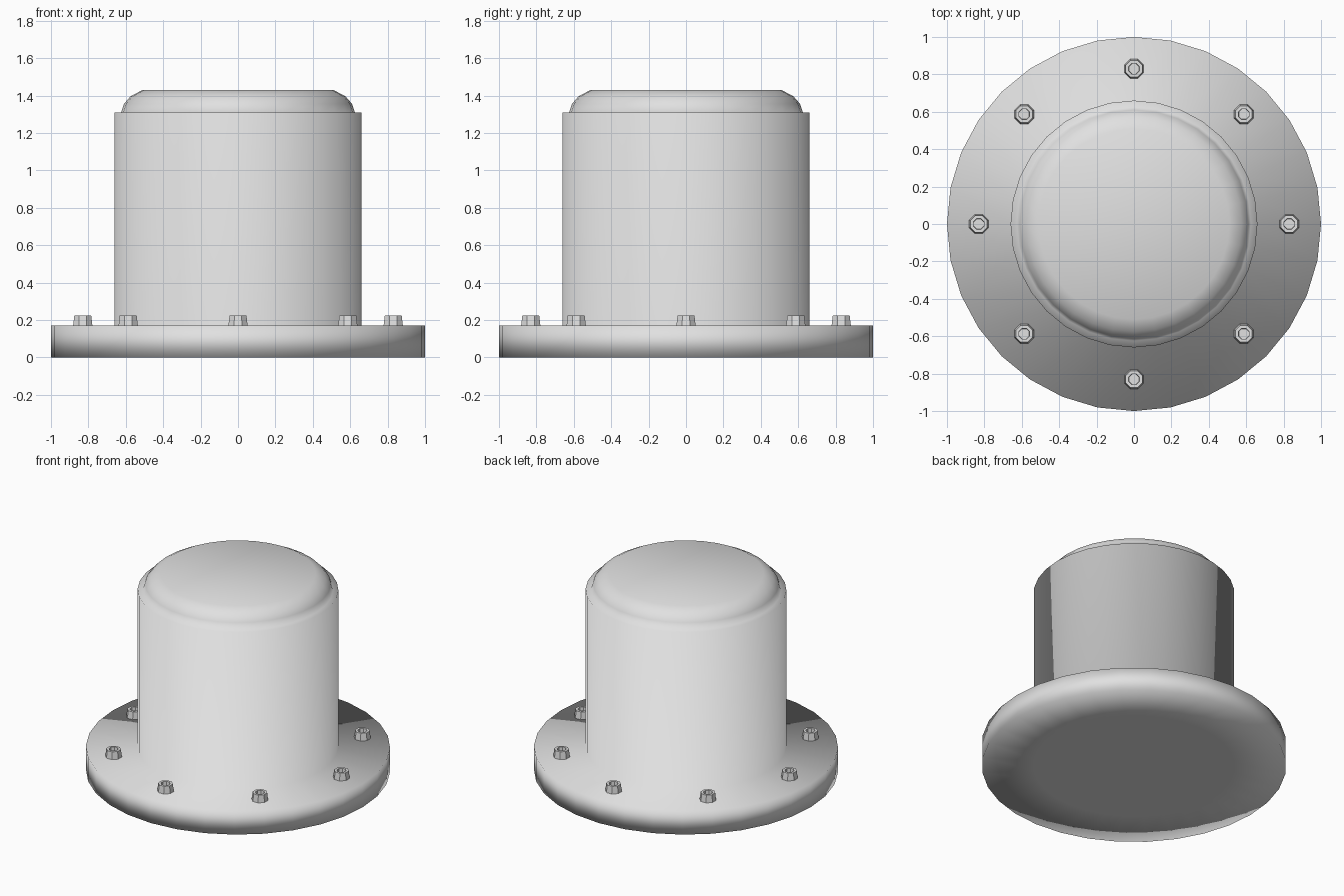
import bpy
import bmesh
from math import cos, sin, pi

cube = bpy.data.objects.get("Cube")
if cube:
    bpy.data.objects.remove(cube)

grey = bpy.data.materials.new("light_grey")
grey.use_nodes = True
colour = (0.75, 0.75, 0.75, 1)
grey.diffuse_color = colour
grey.node_tree.nodes["Principled BSDF"].inputs["Base Color"].default_value = colour


def lathe(name, profile, sides, turn=0.0, smooth=True):
    """Closed solid of revolution: rings joined by quads, capped at both ends."""
    bm = bmesh.new()
    rings = []
    for r, z in profile:
        angles = [2 * pi * i / sides + turn for i in range(sides)]
        rings.append([bm.verts.new((r * cos(a), r * sin(a), z)) for a in angles])
    for low, high in zip(rings, rings[1:]):
        for i in range(sides):
            j = (i + 1) % sides
            bm.faces.new((low[i], low[j], high[j], high[i]))
    bm.faces.new(rings[0][::-1])
    bm.faces.new(rings[-1])
    bmesh.ops.recalc_face_normals(bm, faces=bm.faces)
    for f in bm.faces:
        f.smooth = smooth
    mesh = bpy.data.meshes.new(name)
    bm.to_mesh(mesh)
    bm.free()
    mesh.materials.append(grey)
    obj = bpy.data.objects.new(name, mesh)
    bpy.context.collection.objects.link(obj)
    return obj


# Flange, drum and rounded cap share one continuous smooth skin
lathe("flanged_housing", [
    (0.66, 0), (1, 0), (1, 0.17),              # flange
    (0.66, 0.17), (0.66, 1.31),                # drum
    (0.625, 1.31), (0.61, 1.355),              # ledge and rounded cap
    (0.575, 1.395), (0.51, 1.43),
], 32)

# Octagonal tapered bolts with a shallow socket, spaced round the flange
bolt = lathe("bolt_1", [
    (0.056, 0), (0.049, 0.055), (0.031, 0.055), (0.029, 0.03),
], 8, turn=pi / 8, smooth=False)
for n in range(8):
    item = bolt
    if n:
        item = bpy.data.objects.new(f"bolt_{n + 1}", bolt.data)
        bpy.context.collection.objects.link(item)
    a = n * pi / 4
    item.location = (0.83 * cos(a), 0.83 * sin(a), 0.168)
